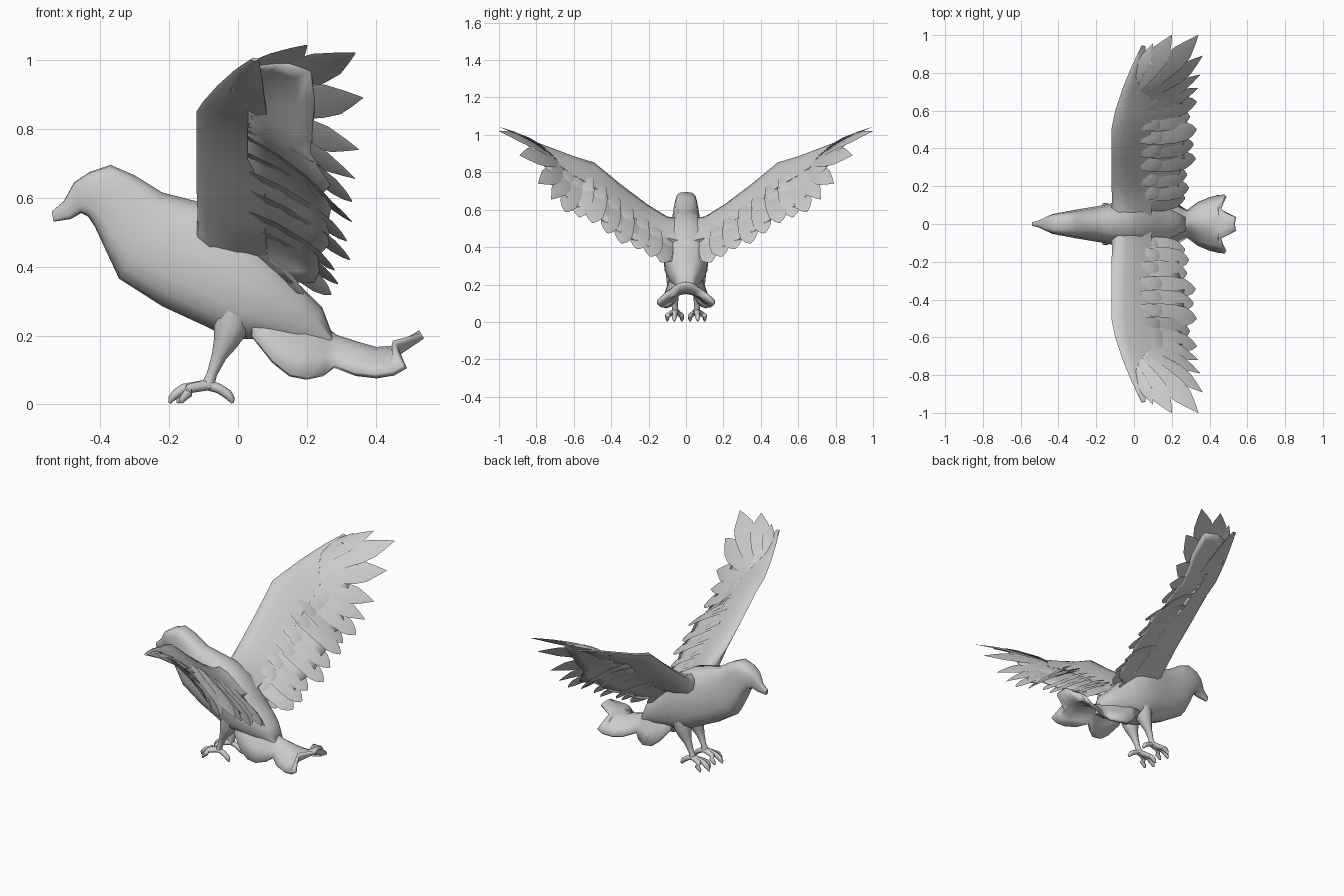
import bpy, bmesh, math
from mathutils import Vector as V

if "Cube" in bpy.data.objects:
    bpy.data.objects.remove(bpy.data.objects["Cube"])

grey = bpy.data.materials.new("plumage_grey")
grey.diffuse_color = (0.6, 0.6, 0.6, 1)
grey.use_nodes = True
grey.node_tree.nodes["Principled BSDF"].inputs["Base Color"].default_value = grey.diffuse_color


def make(name, verts, faces, mirror=False, solid=0):
    me = bpy.data.meshes.new(name)
    me.from_pydata([tuple(v) for v in verts], [], faces)
    me.materials.append(grey)
    bm = bmesh.new()
    bm.from_mesh(me)
    bmesh.ops.recalc_face_normals(bm, faces=bm.faces)
    bm.to_mesh(me)
    bm.free()
    ob = bpy.data.objects.new(name, me)
    bpy.context.collection.objects.link(ob)
    if solid:
        m = ob.modifiers.new("thickness", 'SOLIDIFY')
        m.thickness, m.offset = solid, 0
    if mirror:
        m = ob.modifiers.new("mirror", 'MIRROR')
        m.use_axis = (False, True, False)
        m.use_mirror_merge = False
    return ob


def loft(name, rings, mirror=False):
    """Skin equal-sized closed rings and cap both ends."""
    n = len(rings[0])
    verts = [v for r in rings for v in r]
    faces = [(i*n + j, i*n + (j+1) % n, (i+1)*n + (j+1) % n, (i+1)*n + j)
             for i in range(len(rings)-1) for j in range(n)]
    faces += [tuple(range(n))[::-1], tuple(range(len(verts)-n, len(verts)))]
    return make(name, verts, faces, mirror)


def sheet(name, rows, solid, mirror=False):
    """Thin surface through equal-length rows of points."""
    n = len(rows[0])
    faces = [(i*n+k, i*n+k+1, i*n+n+k+1, i*n+n+k)
             for i in range(len(rows)-1) for k in range(n-1)]
    return make(name, [v for r in rows for v in r], faces, mirror, solid)


def tube(name, pts, n=10):
    """Round limb through (x, y, z, radius) points."""
    ps = [V(p[:3]) for p in pts]
    rings = []
    for i, p in enumerate(ps):
        d = (ps[min(i+1, len(ps)-1)] - ps[max(i-1, 0)]).normalized()
        u = d.cross(V((0, 1, 0))).normalized()
        w = d.cross(u)
        rings.append([p + pts[i][3]*(u*math.cos(t) + w*math.sin(t))
                      for t in (2*math.pi*k/n for k in range(n))])
    return loft(name, rings, True)


def sq(t, e):
    return math.copysign(abs(t)**e, t)


# Body with head and beak: top x, z, bottom x, z, half width
body = [(-.54, .56, -.535, .53, .010), (-.505, .59, -.485, .538, .020),
        (-.475, .645, -.455, .555, .037), (-.43, .675, -.435, .545, .052),
        (-.37, .695, -.415, .515, .060), (-.30, .665, -.385, .45, .068),
        (-.22, .615, -.345, .365, .08), (-.13, .592, -.22, .285, .098),
        (-.05, .568, -.09, .225, .118), (.04, .51, -.02, .19, .122),
        (.12, .41, .04, .19, .112), (.20, .325, .11, .18, .09),
        (.245, .28, .18, .16, .065), (.275, .20, .26, .16, .04)]
rings = []
for i, (tx, tz, bx, bz, hw) in enumerate(body):
    top, bot = V((tx, 0, tz)), V((bx, 0, bz))
    c, h = (top + bot)/2, (top - bot)/2
    e = .62 if i < 6 else .8
    rings.append([c + h*sq(math.cos(a), e) + V((0, hw*sq(math.sin(a), e), 0))
                  for a in (2*math.pi*k/16 for k in range(16))])
loft("body", rings)

# Tail: arched sheet with scalloped sides (x, half width, centre z, side z)
tail = [(.04, .09, .33, .20), (.10, .115, .30, .125), (.15, .12, .27, .085),
        (.20, .115, .245, .075), (.25, .085, .22, .085), (.28, .065, .195, .11),
        (.34, .11, .175, .088), (.40, .135, .158, .082), (.45, .148, .162, .09),
        (.535, .15, .207, .11)]
end_x = [.53, .535, .455, .465, .485]
rows = []
for i, (x, hw, zc, zs) in enumerate(tail):
    rows.append([(end_x[abs(k)] if i == len(tail)-1 else x, hw*k/4,
                  zc + (zs-zc)*abs(k/4)**1.8) for k in range(-4, 5)])
sheet("tail_fan", rows, .018)

# Wing arm: leading edge and rear edge of the coverts, with thickness
lead = [(-.10, 0, .535), (-.115, .11, .548), (-.12, .22, .62), (-.12, .36, .73),
        (-.12, .50, .85), (-.10, .60, .88), (-.06, .72, .925), (-.01, .84, .97),
        (.04, .945, 1.0)]
rear = [(.09, 0, .42), (.09, .11, .445), (.08, .22, .51), (.08, .36, .61),
        (.09, .50, .725), (.09, .60, .78), (.08, .72, .865), (.07, .84, .945),
        (.06, .94, 1.0)]
thick = [.035, .035, .03, .026, .022, .018, .014, .010, .006]
under = [.20, .08, .028, .022, .018, .015, .012, .010, .006]
prof = [(0, 0), (.08, .8), (.3, 1), (.65, .75), (1, .2),
        (1, -.15), (.65, -.5), (.3, -.7), (.08, -.5)]
rings = []
for i, th in enumerate(thick):
    a, b = V(lead[i]), V(rear[i])
    span = (V(lead[min(i+1, 8)]) - V(lead[max(i-1, 0)])).normalized()
    n = (b - a).cross(span).normalized()
    rings.append([a + (b-a)*s + n*t*(th if t > 0 else under[i])
                  for s, t in prof])
loft("wing_arm", rings, mirror=True)

# Flight feathers: root and tip positions, from the body outwards
tips = [(.19, .095, .32), (.27, .135, .32), (.29, .19, .35), (.28, .26, .39),
        (.325, .345, .42), (.315, .42, .475), (.33, .50, .53), (.295, .57, .56),
        (.33, .645, .59), (.34, .72, .655), (.35, .79, .74), (.362, .89, .89),
        (.34, 1.0, 1.02), (.20, 1.0, 1.043), (.10, .955, 1.02)]
roots = [(.0, .09, .46), (.03, .11, .465), (.03, .17, .505), (.03, .24, .55),
         (.03, .32, .61), (.03, .39, .665), (.03, .46, .72), (.03, .53, .77),
         (.03, .58, .79), (.03, .61, .805), (.03, .64, .825), (.03, .67, .85),
         (.03, .70, .875), (.01, .72, .895), (-.01, .74, .91)]
last = len(tips) - 1
blunt = [(0, .7), (.3, .95), (.6, 1), (.82, .92), (.93, .55), (1, .1)]
sharp = [(0, .5), (.3, .85), (.55, 1), (.72, .88), (.87, .45), (1, .03)]


def feather(name, i, profile, half, tilt, bow=.015, lift=0, length=1):
    """Thin blade, rolled by tilt so that neighbours overlap like shingles."""
    r, t = V(roots[i]), V(tips[i])
    d = (t - r).normalized()
    span = V(tips[min(i+1, last)]) - V(tips[max(i-1, 0)])
    w = (span - d*span.dot(d)).normalized()
    n = d.cross(w).normalized()
    rings = []
    for s, k in profile:
        c = r + (t-r)*s*length + n*(lift + bow*math.sin(math.pi*s))
        e = (w*half - n*tilt)*k
        rings.append([c + e, c + n*.006*k, c - e, c - n*.005*k])
    loft(name, rings, mirror=True)


for i in range(last + 1):
    name = "flight_feather_%02d" % (i+1)
    if i > 8:
        feather(name, i, sharp, (.05, .055, .065, .065, .055, .03)[i-9], .008)
    else:
        feather(name, i, blunt, .03 if i == 0 else .052, .009)
for i in range(1, 10):
    feather("covert_feather_%02d" % i, i, blunt, .04, .008, .006, .012, .42)

# Continuous web joining the feathers
rows = []
ends = [((.0, .03, .43), (.16, .06, .34))] + list(zip(roots, tips))
for i, (r, t) in enumerate(ends):
    r, t = V(r), V(t)
    f = .80 if i < 10 else .58
    rows.append([r + (t-r)*s*f + V((0, -.006, .012))*math.sin(math.pi*s*f)
                 for s in (0, .25, .5, .75, 1)])
sheet("feather_web", rows, .008, mirror=True)

# Legs and feet
tube("leg", [(-.01, .055, .27, .055), (-.022, .057, .22, .05),
             (-.036, .06, .18, .036), (-.055, .06, .14, .022),
             (-.075, .058, .09, .015), (-.09, .058, .05, .019)])
for name, tx, ty in (("inner", -.175, .022), ("middle", -.198, .062),
                     ("outer", -.165, .10)):
    m = (-.09 + tx)/2 - .015
    tube(name + "_toe", [(-.08, .058, .058, .016), (m, (.058+ty)/2, .046, .014),
                         (tx+.02, ty, .032, .014), (tx+.004, ty, .016, .010),
                         (tx, ty, .004, .004)], 8)
tube("back_toe", [(-.09, .058, .058, .016), (-.055, .06, .046, .014),
                  (-.03, .062, .030, .014), (-.018, .063, .014, .010),
                  (-.016, .063, .004, .004)], 8)

# Smooth shading with crisp edges
for ob in bpy.context.scene.objects:
    ob.select_set(True)
    bpy.context.view_layer.objects.active = ob
bpy.ops.object.shade_smooth_by_angle(angle=math.radians(50))
